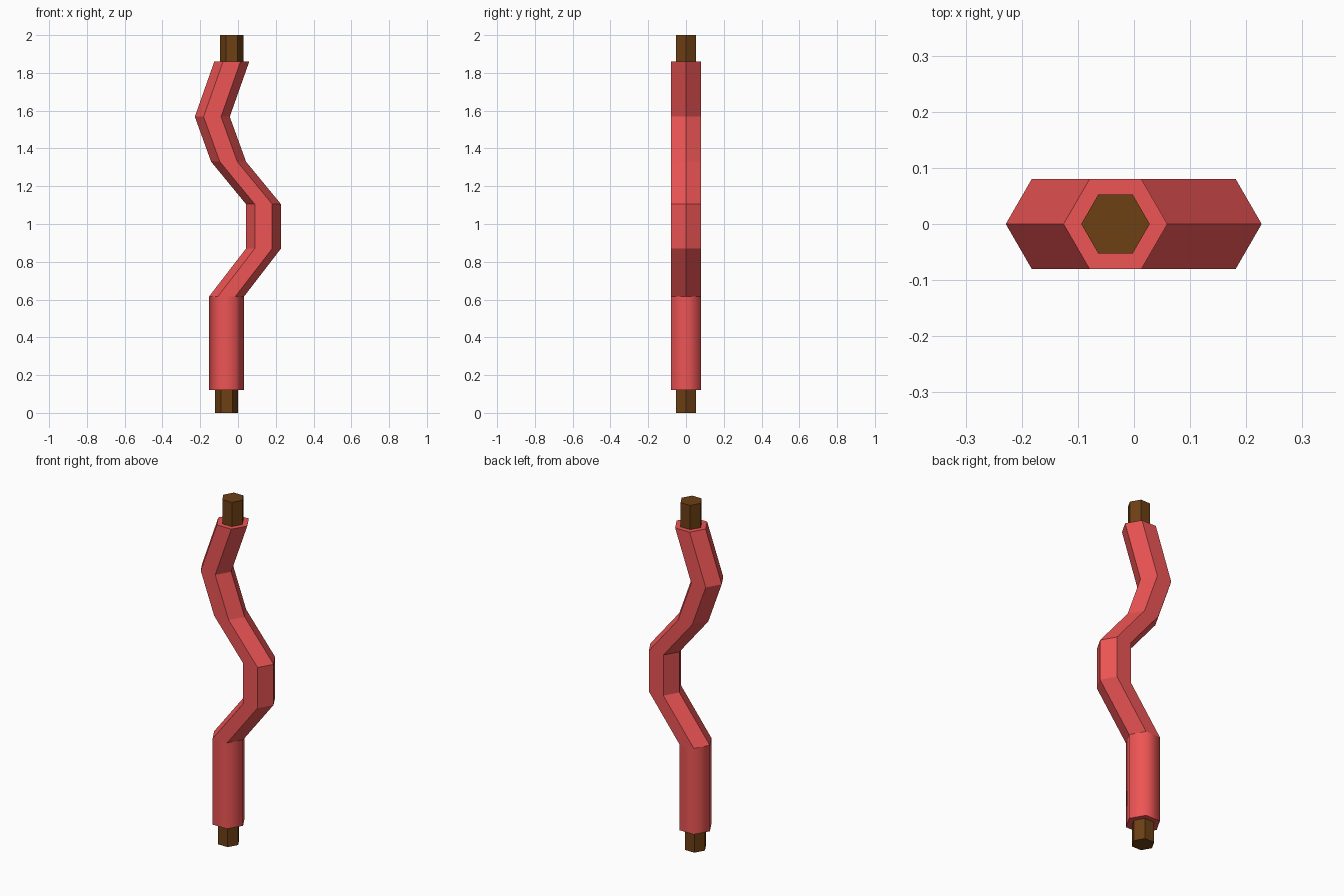
import bpy, bmesh
from math import cos, sin, pi

if "Cube" in bpy.data.objects:
    bpy.data.objects.remove(bpy.data.objects["Cube"])


def material(name, color):
    m = bpy.data.materials.new(name)
    m.diffuse_color = color
    m.use_nodes = True
    m.node_tree.nodes["Principled BSDF"].inputs["Base Color"].default_value = m.diffuse_color
    return m


def hex_column(name, path, radius, mat, smooth_sections=0):
    """Six-sided column through (x, z) points, with level cross-sections."""
    bm = bmesh.new()
    rings = [[bm.verts.new((x + radius * cos(i * pi / 3), radius * sin(i * pi / 3), z))
              for i in range(6)] for x, z in path]
    for s, (a, b) in enumerate(zip(rings, rings[1:])):
        for i in range(6):
            j = (i + 1) % 6
            f = bm.faces.new((a[i], a[j], b[j], b[i]))
            f.smooth = s < smooth_sections
    bm.faces.new(rings[0][::-1])
    bm.faces.new(rings[-1])
    mesh = bpy.data.meshes.new(name)
    bm.to_mesh(mesh)
    bm.free()
    mesh.materials.append(mat)
    ob = bpy.data.objects.new(name, mesh)
    bpy.context.collection.objects.link(ob)
    return ob


red = material("red", (0.85, 0.09, 0.09, 1))
brown = material("brown", (0.15, 0.05, 0.007, 1))

# Crooked red body; its straight lowest section is shaded smooth
body_path = [(-0.06, 0.12), (-0.06, 0.617), (0.135, 0.87), (0.135, 1.105),
             (-0.05, 1.33), (-0.136, 1.568), (-0.033, 1.86)]
hex_column("body", body_path, 0.0925, red, smooth_sections=1)

# Brown stubs at both ends
hex_column("bottom_stub", [(-0.06, 0), (-0.06, 0.12)], 0.061, brown)
hex_column("top_stub", [(-0.033, 1.86), (-0.033, 2.0)], 0.061, brown)
